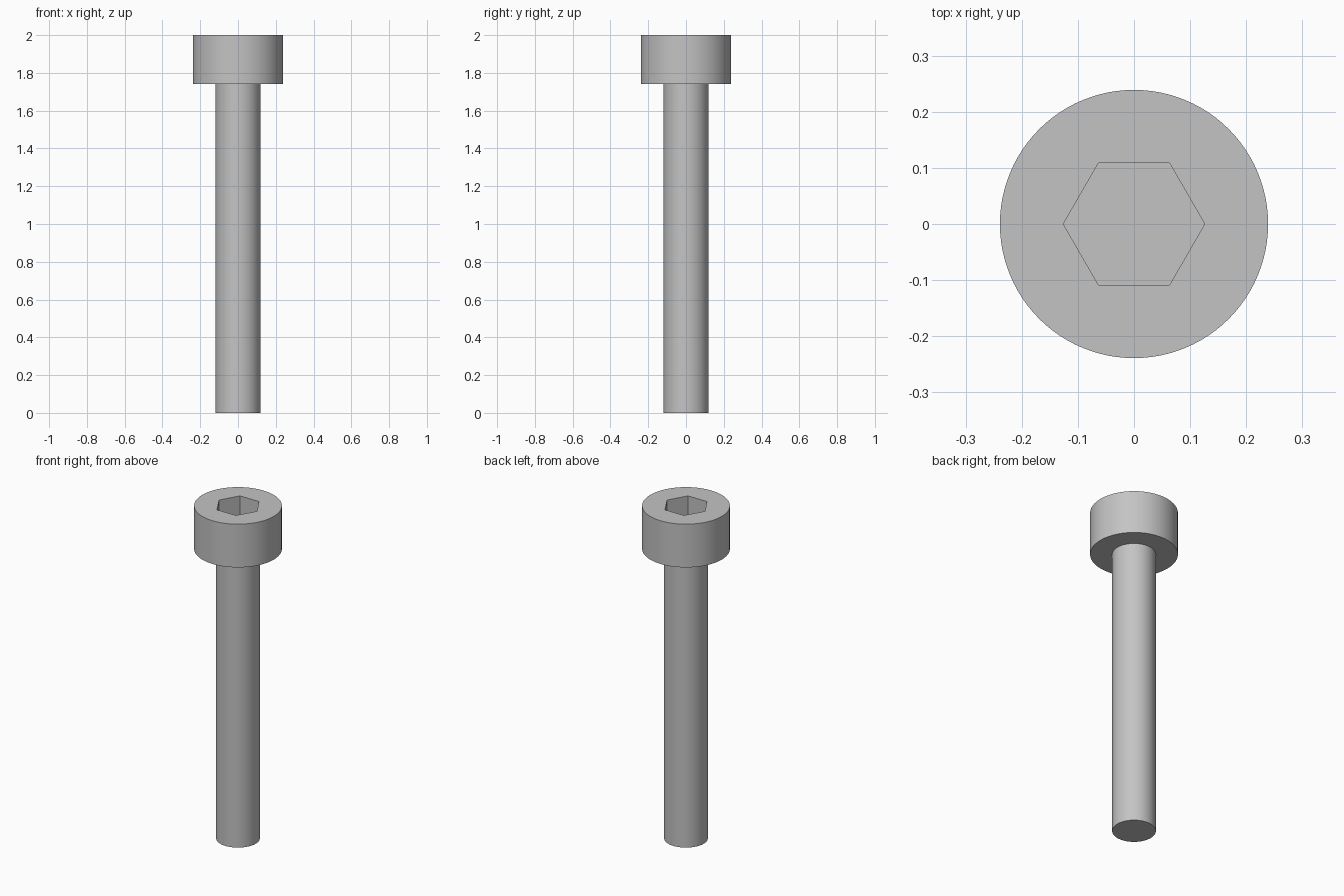
import bpy
import math

if "Cube" in bpy.data.objects:
    bpy.data.objects.remove(bpy.data.objects["Cube"], do_unlink=True)

HEIGHT = 2.0
HEAD_BOTTOM = 1.74
HEAD_RADIUS = 0.239
SHANK_RADIUS = 0.119
SOCKET_RADIUS = 0.126
SOCKET_DEPTH = 0.13

steel = bpy.data.materials.new("steel_grey")
steel.use_nodes = True
colour = (0.55, 0.55, 0.55, 1.0)
steel.diffuse_color = colour
steel.node_tree.nodes["Principled BSDF"].inputs["Base Color"].default_value = colour


def cylinder(name, radius, bottom, top, sides, turn=0.0):
    bpy.ops.mesh.primitive_cylinder_add(
        vertices=sides, radius=radius, depth=top - bottom,
        location=(0, 0, (bottom + top) / 2), rotation=(0, 0, turn))
    obj = bpy.context.object
    obj.name = name
    obj.data.materials.append(steel)
    return obj


def select_only(obj):
    bpy.ops.object.select_all(action="DESELECT")
    obj.select_set(True)
    bpy.context.view_layer.objects.active = obj


# Plain round shank, seated slightly inside the head
shank = cylinder("shank", SHANK_RADIUS, 0, HEAD_BOTTOM + 0.02, 96)

# Cylindrical head with a hexagonal drive socket cut into its top
head = cylinder("head", HEAD_RADIUS, HEAD_BOTTOM, HEIGHT, 96)
cutter = cylinder("socket_cutter", SOCKET_RADIUS, HEIGHT - SOCKET_DEPTH,
                  HEIGHT + 0.1, 6, math.radians(30))
cutter.hide_render = True
cut = head.modifiers.new("socket", "BOOLEAN")
cut.operation = "DIFFERENCE"
cut.solver = "EXACT"
cut.object = cutter
select_only(head)
bpy.ops.object.modifier_apply(modifier=cut.name)
bpy.data.objects.remove(cutter, do_unlink=True)

# Smooth round walls, crisp rims and socket edges
for part in (shank, head):
    select_only(part)
    bpy.ops.object.shade_smooth_by_angle(angle=math.radians(30))
